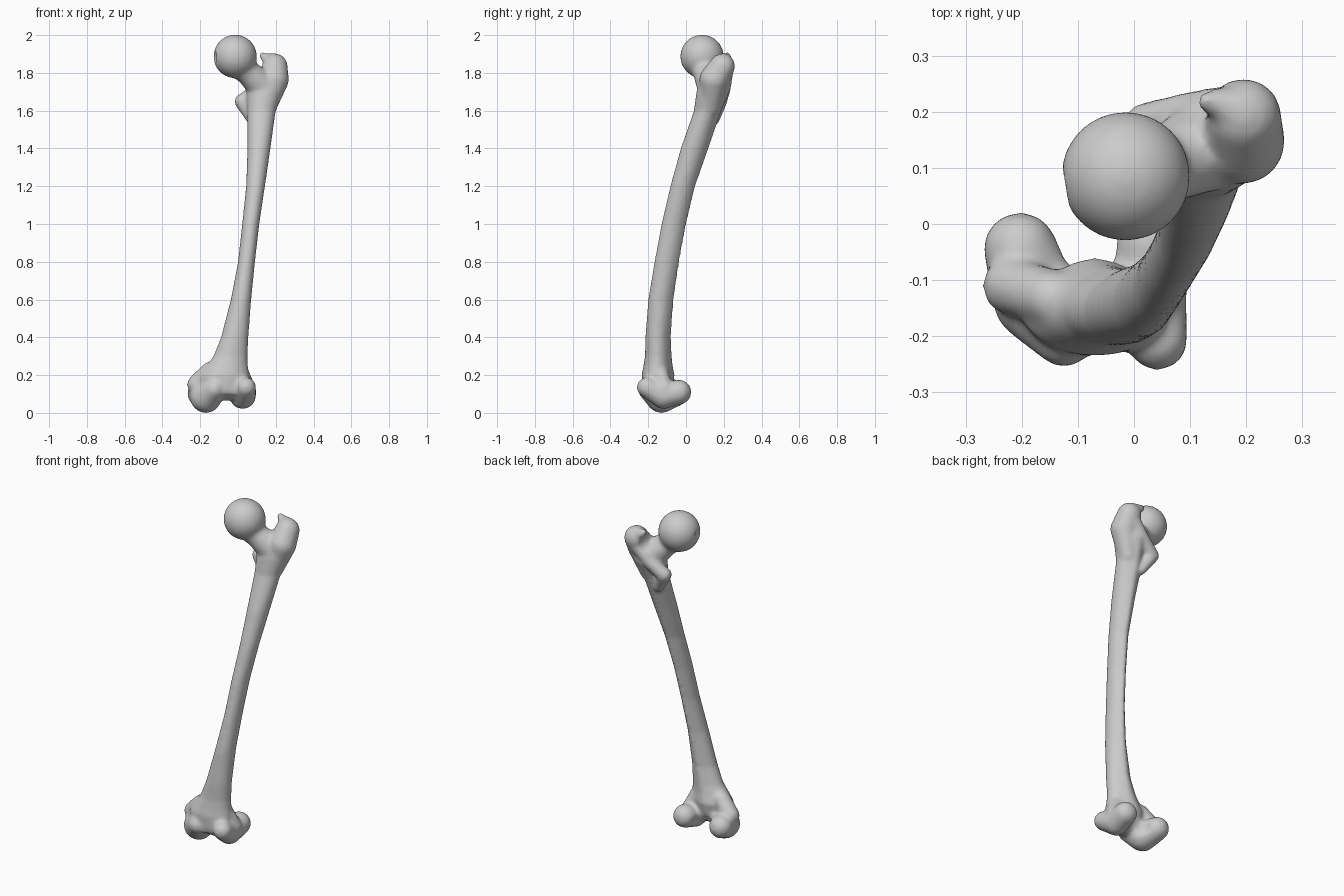
import bpy, bmesh
from math import cos, sin, tau
from mathutils import Vector

cube = bpy.data.objects.get("Cube")
if cube:
    bpy.data.objects.remove(cube)

verts, faces = [], []


def unit_ball(subdivisions):
    """Corner directions and faces of a round ball, made once and reused."""
    bm = bmesh.new()
    bmesh.ops.create_icosphere(bm, subdivisions=subdivisions, radius=1)
    bm.verts.index_update()
    shape = ([v.co.copy() for v in bm.verts], [[v.index for v in f.verts] for f in bm.faces])
    bm.free()
    return shape


FINE, COARSE = unit_ball(4), unit_ball(3)


def ball(centre, radius, shape=COARSE):
    start = len(verts)
    verts.extend(Vector(centre) + d * radius for d in shape[0])
    faces.extend([start + i for i in f] for f in shape[1])


def chain(*knots, steps=6):
    """Rounded limb: closely spaced balls between (x, y, z, radius) knots."""
    for a, b in zip(knots, knots[1:]):
        for i in range(steps + 1):
            x, y, z, r = (p + (q - p) * i / steps for p, q in zip(a, b))
            ball((x, y, z), r)


def loft(sections, sides=40):
    """Tube through oval sections (z, x min, x max, y min, y max) with a rear ridge."""
    start = len(verts)
    for z, x0, x1, y0, y1 in sections:
        y1 -= 0.012
        for k in range(sides):
            a = tau * k / sides
            ridge = max(0, sin(a)) ** 12 * 0.012
            verts.append(Vector(((x0 + x1) / 2 + (x1 - x0) / 2 * cos(a),
                                 (y0 + y1) / 2 + (y1 - y0) / 2 * sin(a) + ridge, z)))
    for row in range(len(sections) - 1):
        lo = start + row * sides
        for k in range(sides):
            n = (k + 1) % sides
            faces.append([lo + k, lo + n, lo + sides + n, lo + sides + k])
    faces.append(list(range(start + sides - 1, start - 1, -1)))
    faces.append(list(range(len(verts) - sides, len(verts))))


# Shaft, bowed forward and flaring at the lower end
loft([(0.10, -0.20, 0.06, -0.23, -0.08), (0.20, -0.20, 0.06, -0.235, -0.06),
      (0.25, -0.165, 0.052, -0.225, -0.07), (0.30, -0.13, 0.05, -0.217, -0.075),
      (0.40, -0.09, 0.055, -0.215, -0.08), (0.60, -0.038, 0.07, -0.20, -0.065),
      (0.80, 0.0, 0.09, -0.167, -0.035), (1.0, 0.022, 0.113, -0.13, 0.002),
      (1.2, 0.043, 0.143, -0.083, 0.05), (1.4, 0.05, 0.172, -0.028, 0.12),
      (1.6, 0.05, 0.20, 0.042, 0.188), (1.70, 0.045, 0.235, 0.055, 0.23),
      (1.76, 0.07, 0.24, 0.07, 0.23)])

# Head and neck
ball((-0.015, 0.085, 1.887), 0.115, FINE)
chain((-0.015, 0.085, 1.87, 0.085), (0.055, 0.103, 1.80, 0.066), (0.13, 0.14, 1.73, 0.083))

# Greater trochanter with its hooked tip
chain((0.195, 0.192, 1.835, 0.068), (0.192, 0.148, 1.765, 0.078), (0.15, 0.13, 1.62, 0.055))
chain((0.19, 0.20, 1.86, 0.045), (0.15, 0.215, 1.875, 0.028), (0.128, 0.218, 1.893, 0.018))

# Rear crest running down to the lesser trochanter
chain((0.19, 0.21, 1.81, 0.042), (0.11, 0.205, 1.72, 0.034),
      (0.024, 0.175, 1.648, 0.043), (0.075, 0.15, 1.55, 0.028))

# Inner condyle, outer condyle, side bumps and the bridge between them
chain((-0.125, -0.20, 0.125, 0.055), (-0.17, -0.13, 0.082, 0.083), (-0.203, -0.045, 0.105, 0.066))
chain((0.042, -0.207, 0.135, 0.054), (0.025, -0.12, 0.09, 0.07), (0.032, -0.037, 0.11, 0.066))
chain((-0.217, -0.11, 0.15, 0.053), (-0.15, -0.13, 0.22, 0.05))
chain((0.055, -0.11, 0.13, 0.04), (0.01, -0.14, 0.22, 0.045))
chain((-0.10, -0.15, 0.14, 0.075), (-0.01, -0.15, 0.14, 0.075))

mesh = bpy.data.meshes.new("thigh_bone_parts")
mesh.from_pydata(verts, [], faces)
bone = bpy.data.objects.new("thigh_bone", mesh)
bpy.context.scene.collection.objects.link(bone)


def bake():
    """Replace the mesh with its modified result."""
    graph = bpy.context.evaluated_depsgraph_get()
    done = bpy.data.meshes.new_from_object(bone.evaluated_get(graph))
    old = bone.data
    bone.modifiers.clear()
    bone.data = done
    bpy.data.meshes.remove(old)


# Fuse all parts into one skin
fuse = bone.modifiers.new("fuse", 'REMESH')
fuse.mode = 'VOXEL'
fuse.voxel_size = 0.01
bake()

# Hollows: pit on the head, fossa beside the trochanter, front groove, rear notch
hollows = [((-0.136, 0.062, 1.885), 0.036), ((0.095, 0.235, 1.825), 0.055),
           ((-0.045, -0.275, 0.10), 0.052), ((-0.08, -0.035, 0.08), 0.062)]
for centre, radius in hollows:
    c = Vector(centre)
    for v in bone.data.vertices:
        d = v.co - c
        if d.length < radius:
            v.co = c + d.normalized() * radius

# Soften the joints
soften = bone.modifiers.new("soften", 'SMOOTH')
soften.factor = 0.5
soften.iterations = 8
bake()

grey = bpy.data.materials.new("bone_grey")
grey.use_nodes = True
colour = (0.6, 0.6, 0.6, 1)
grey.diffuse_color = colour
grey.node_tree.nodes["Principled BSDF"].inputs["Base Color"].default_value = colour
bone.data.materials.clear()
bone.data.materials.append(grey)
bone.data.shade_smooth()
